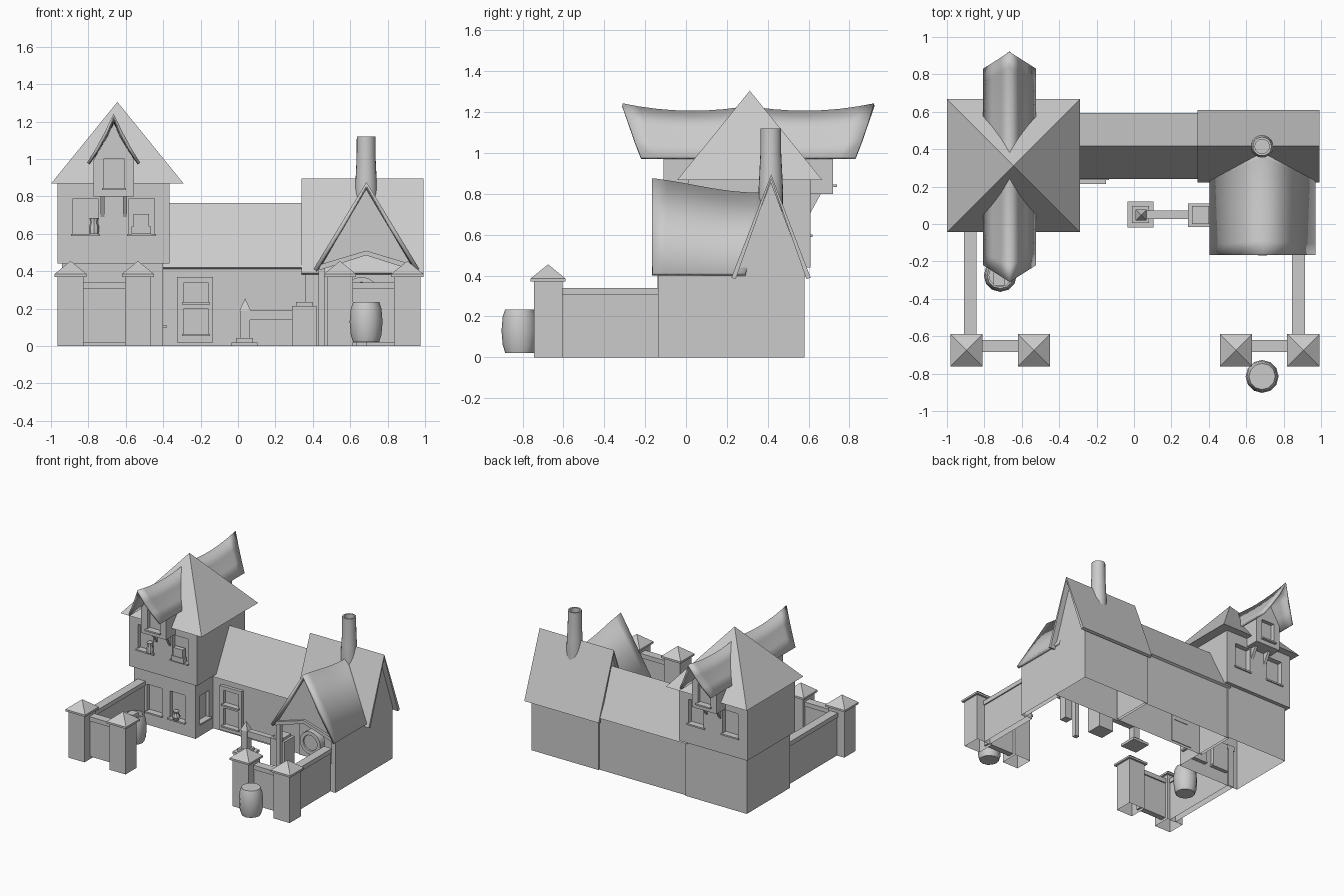
import bpy, bmesh, math
from mathutils import Matrix, Vector

if "Cube" in bpy.data.objects:
    bpy.data.objects.remove(bpy.data.objects["Cube"])


def finish(name, bm, smooth=False, recalc=True):
    if recalc:
        bmesh.ops.recalc_face_normals(bm, faces=bm.faces)
    me = bpy.data.meshes.new(name)
    bm.to_mesh(me)
    bm.free()
    ob = bpy.data.objects.new(name, me)
    bpy.context.collection.objects.link(ob)
    if smooth:
        bpy.ops.object.select_all(action='DESELECT')
        ob.select_set(True)
        bpy.context.view_layer.objects.active = ob
        bpy.ops.object.shade_smooth_by_angle(angle=math.radians(40))
    return ob


def box(name, x0, x1, y0, y1, z0, z1):
    bm = bmesh.new()
    bmesh.ops.create_cube(bm, size=1, matrix=Matrix.Translation(((x0+x1)/2, (y0+y1)/2, (z0+z1)/2))
                          @ Matrix.Diagonal((x1-x0, y1-y0, z1-z0, 1)))
    return finish(name, bm)


def prism(name, axis, pts, a, b):
    """Extrude an outline (other horizontal axis, z) along x or y."""
    bm = bmesh.new()
    make = (lambda p, t: (t, p[0], p[1])) if axis == 'x' else (lambda p, t: (p[0], t, p[1]))
    f = bm.faces.new([bm.verts.new(make(p, a)) for p in pts])
    r = bmesh.ops.extrude_face_region(bm, geom=[f])
    vs = [v for v in r['geom'] if isinstance(v, bmesh.types.BMVert)]
    d = Vector((b-a, 0, 0)) if axis == 'x' else Vector((0, b-a, 0))
    bmesh.ops.translate(bm, verts=vs, vec=d)
    return finish(name, bm)


def pyramid(name, x, y, half, z0, z1):
    bm = bmesh.new()
    bmesh.ops.create_cone(bm, cap_ends=True, segments=4, radius1=half*math.sqrt(2), radius2=0, depth=z1-z0,
                          matrix=Matrix.Translation((x, y, (z0+z1)/2)) @ Matrix.Rotation(math.pi/4, 4, 'Z'))
    return finish(name, bm)


def lathe(name, x, y, prof, n, axis='Z'):
    bm = bmesh.new()
    rings = [[bm.verts.new((r*math.cos(2*math.pi*i/n), r*math.sin(2*math.pi*i/n), z)) for i in range(n)]
             for r, z in prof]
    for a, b in zip(rings, rings[1:]):
        for i in range(n):
            bm.faces.new((a[i], a[(i+1) % n], b[(i+1) % n], b[i]))
    bm.faces.new(rings[0])
    bm.faces.new(rings[-1])
    ob = finish(name, bm, True)
    ob.location = (x, y, 0)
    return ob


def sheet_roof(name, rows, thick, smooth=False):
    """Rows of points across the roof, thickened inwards."""
    bm = bmesh.new()
    g = [[bm.verts.new(p) for p in row] for row in rows]
    for a, b in zip(g, g[1:]):
        for i in range(len(a)-1):
            bm.faces.new((a[i], a[i+1], b[i+1], b[i]))
    bm.normal_update()
    if sum(f.normal.z for f in bm.faces) < 0:
        bmesh.ops.reverse_faces(bm, faces=bm.faces)
    ob = finish(name, bm, False, False)
    if smooth:
        for p in ob.data.polygons:
            p.use_smooth = True
    m = ob.modifiers.new('thickness', 'SOLIDIFY')
    m.thickness, m.offset = thick, -1
    return ob


def window(wall, name, n, u, at, w, z0, z1):
    """Recess cut in a wall facing n, with a sill and a thin frame; at = wall plane."""
    def part(nm, u0, u1, d0, d1, za, zb):
        if n[0]:
            a, b = sorted((at+n[0]*d0, at+n[0]*d1))
            return box(nm, a, b, u0, u1, za, zb)
        a, b = sorted((at+n[1]*d0, at+n[1]*d1))
        return box(nm, u0, u1, a, b, za, zb)
    c = part('cutter', u-w/2, u+w/2, -.03, .05, z0, z1)
    m = wall.modifiers.new('cut', 'BOOLEAN')
    m.operation, m.object, m.solver = 'DIFFERENCE', c, 'EXACT'
    bpy.context.view_layer.objects.active = wall
    bpy.ops.object.modifier_apply(modifier='cut')
    bpy.data.objects.remove(c)
    part(name+'_sill', u-w/2-.01, u+w/2+.01, -.03, .02, z0-.012, z0)


def open_bottom(ob):
    bm = bmesh.new()
    bm.from_mesh(ob.data)
    low = [f for f in bm.faces if f.normal.z < -.9 and f.calc_center_median().z < .001]
    bmesh.ops.delete(bm, geom=low, context='FACES')
    bm.to_mesh(ob.data)
    bm.free()


# Tower
low = box('tower_lower', -.94, -.40, .04, .58, 0, .44)
up = box('tower_upper', -.965, -.367, .01, .61, .44, .87)
pyramid('tower_roof', -.645, .312, .355, .868, 1.305)
window(low, 'lower_left_window', (0, -1), -.76, .04, .13, .11, .32)
window(low, 'lower_right_window', (0, -1), -.56, .04, .13, .11, .32)
window(low, 'lower_side_window', (1, 0), .15, -.40, .12, .11, .32)
lathe('lower_window_pot', -.56, .025, [(.018, .11), (.03, .14), (.018, .17), (.024, .185)], 8)
open_bottom(low)

# Dormers, front and back
for side, s in (('front', 1), ('back', -1)):
    Y = lambda y: y if s > 0 else .61-y
    for i, u in enumerate((-.815, -.515)):
        window(up, f'{side}_upper_window_{i}', (0, -s), u, Y(.01), .135, .60, .79)
    w = prism(f'{side}_dormer_wall', 'y', [(-.772, .80), (-.555, .80), (-.555, .995), (-.6635, 1.19), (-.772, .995)],
              Y(-.11), Y(.25))
    window(w, f'{side}_dormer_window', (0, -s), -.663, Y(-.11), .11, .845, 1.0)
    rows = []
    for i in range(9):
        t = i/8
        yr, ye = -.31+.66*t, -.22+.57*t
        zr = 1.207+.036*((yr-.03)/.34)**2
        row = []
        for k in (-1, -.66, -.33, 0, .33, .66, 1):
            a = abs(k)
            row.append((-.665+.142*k, Y(yr+(ye-yr)*a), zr+(.98-zr)*a-.012*math.sin(math.pi*a)))
        rows.append(row)
    sheet_roof(f'{side}_dormer_roof', rows, .016, True)
    for x in (-.735, -.615):
        prism(f'{side}_dormer_bracket', 'x', [(Y(.01), .69), (Y(.01), .80), (Y(-.05), .80)], x, x+.022)
lathe('window_jug', -.77, -.003, [(.025, .60), (.027, .64), (.018, .66), (.025, .685)], 8)
box('window_planter', -.57, -.465, -.02, .02, .60, .64)
box('window_plants', -.56, -.475, -.015, .02, .64, .705)

# Middle wing
open_bottom(prism('middle_wing', 'x', [(.26, 0), (.26, .43), (.415, .735), (.57, .43), (.57, 0)], -.42, .38))
sheet_roof('middle_roof', [[(x, .24, .42), (x, .417, .765), (x, .593, .42)] for x in (-.42, .36)], .02)
door = box('door', -.325, -.135, .235, .265, .02, .37)
window(door, 'door_top_panel', (0, -1), -.225, .235, .13, .235, .34)
window(door, 'door_bottom_panel', (0, -1), -.225, .235, .13, .065, .2)

# Right wing with open porch
open_bottom(prism('right_wing', 'x', [(.25, 0), (.25, .42), (.415, .86), (.58, .42), (.58, 0)], .36, .95))
sheet_roof('right_roof', [[(x, .222, .39), (x, .417, .895), (x, .61, .39)] for x in (.34, .992)], .022)
open_bottom(box('porch_side_wall', .915, .95, -.137, .25, 0, .43))
prism('porch_gable', 'y', [(.44, .42), (.685, .50), (.935, .42), (.685, .84)], -.137, -.11)
for s in (-1, 1):
    prism('porch_arch_beam', 'y', [(.685, .485), (.685, .51), (.685+s*.25, .435), (.685+s*.25, .405)], -.155, -.105)
box('porch_post', .43, .465, -.14, -.105, 0, .43)
box('porch_beam', .43, .465, -.14, .25, .39, .43)
rows = []
for i in range(9):
    t = i/8
    yr, ye = -.165+.595*t, -.165+.455*t
    zr = .877-.05*t-.03*math.sin(math.pi*t)*t-.02*t
    rows.append([(.687+.283*k, yr+(ye-yr)*abs(k), zr+(.412-zr)*abs(k)) for k in (-1, -.5, 0, .5, 1)])
sheet_roof('porch_roof', rows, .022, True)
wheel = lathe('grinding_wheel', .66, 0, [(.06, -.02), (.062, -.03), (.09, -.03), (.09, .03), (.062, .03), (.06, .02)], 16)
wheel.rotation_euler = (math.pi/2, 0, 0)
wheel.location = (.66, -.01, .28)
box('wheel_stand', .63, .69, -.01, .05, 0, .25)
lathe('chimney', .685, .415, [(.058, .68), (.06, .82), (.056, .90), (.051, 1.0), (.05, 1.12), (.038, 1.12), (.038, 1.06)], 20)

# Low post, rail and block in the yard
box('yard_plinth', -.035, .105, -.02, .12, 0, .02)
box('yard_plinth_step', -.01, .08, .005, .095, .02, .042)
box('yard_post', .012, .065, .022, .075, .042, .19)
pyramid('yard_post_point', .038, .048, .03, .19, .255)
box('yard_rail', .06, .30, .028, .072, .14, .19)
box('yard_block', .29, .42, -.015, .11, 0, .215)
box('yard_block_cap', .31, .40, .0, .095, .215, .235)

# Yard walls and gate posts
for x in (-.895, -.535, .545, .905):
    open_bottom(box('gate_post', x-.07, x+.07, -.745, -.605, 0, .37))
    box('post_cap_slab', x-.086, x+.086, -.761, -.589, .37, .385)
    pyramid('post_cap', x, -.675, .086, .385, .455)
for x0, x1 in ((-.84, -.59), (.60, .85)):
    box('front_wall', x0, x1, -.675, -.63, .02, .305)
    prism('front_wall_coping', 'y', [(x0, .305), (x1, .305), (x1, .34), (x0, .34)], -.685, -.62)
for x, y1 in ((-.875, .05), (.88, -.13)):
    open_bottom(box('side_wall', x-.025, x+.025, -.61, y1, 0, .31))
    box('side_wall_coping', x-.034, x+.034, -.61, y1, .305, .34)

# Barrels
shape = [(.07, .022), (.082, .06), (.088, .13), (.082, .20), (.07, .235)]
lathe('gate_barrel', .685, -.815, shape, 12)
lathe('water_barrel', -.715, -.275, shape + [(.06, .235), (.06, .20)], 12)
box('barrel_scoop', -.75, -.69, -.33, -.26, .20, .25)
